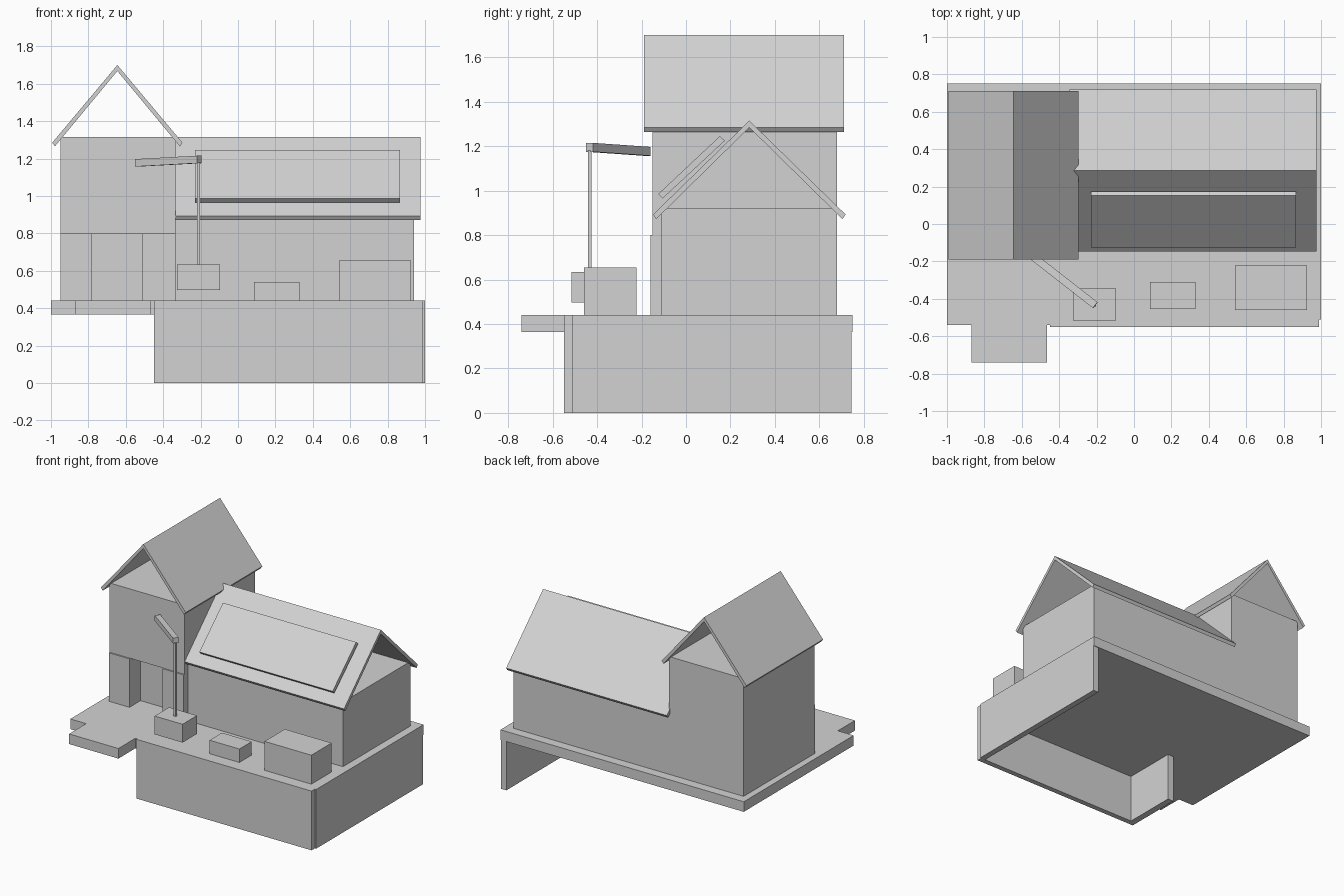
import bpy
import bmesh
from mathutils import Vector

cube = bpy.data.objects.get("Cube")
if cube:
    bpy.data.objects.remove(cube, do_unlink=True)

grey = bpy.data.materials.new("plain_grey")
grey.use_nodes = True
colour = (0.65, 0.65, 0.65, 1)
grey.diffuse_color = colour
grey.node_tree.nodes["Principled BSDF"].inputs["Base Color"].default_value = colour


def prism(name, points, offset):
    """Extrude a flat 3D outline along an offset vector."""
    bm = bmesh.new()
    face = bm.faces.new([bm.verts.new(p) for p in points])
    grown = bmesh.ops.extrude_face_region(bm, geom=[face], use_keep_orig=True)["geom"]
    verts = [g for g in grown if isinstance(g, bmesh.types.BMVert)]
    bmesh.ops.translate(bm, verts=verts, vec=offset)
    bmesh.ops.recalc_face_normals(bm, faces=bm.faces)
    mesh = bpy.data.meshes.new(name)
    bm.to_mesh(mesh)
    bm.free()
    mesh.materials.append(grey)
    obj = bpy.data.objects.new(name, mesh)
    bpy.context.collection.objects.link(obj)
    return obj


def box(name, x, y, z):
    outline = [(x[0], y[0], z[0]), (x[1], y[0], z[0]), (x[1], y[1], z[0]), (x[0], y[1], z[0])]
    return prism(name, outline, (0, 0, z[1] - z[0]))


def gable_profile(centre, half, ridge, eave, drop, inset, thick):
    """Chevron outline of a thin roof shell, eaves cut square to the slope."""
    right = [(half, eave), (half - inset, eave - drop)]
    pts = [(0, ridge), *right, (0, ridge - thick)]
    pts += [(-u, w) for u, w in reversed(right)]
    return [(centre + u, w) for u, w in pts]


# Deck slab with the entrance landing
FLOOR, UNDER = 0.44, 0.365
deck = [(-1, -.54), (-.87, -.54), (-.87, -.74), (-.465, -.74), (-.465, -.54),
        (.97, -.54), (.97, -.51), (1, -.51), (1, .75), (-1, .75)]
prism("deck", [(x, y, UNDER) for x, y in deck], (0, 0, FLOOR - UNDER))

# Retaining walls under the deck
box("front_retaining_wall", (-.45, .99), (-.55, -.51), (0, FLOOR))
box("side_retaining_wall", (.955, 1), (-.51, .745), (0, FLOOR - .01))
box("return_retaining_wall", (-.45, -.4), (-.52, -.1), (0, FLOOR - .01))

# Tower with a recessed entrance between two piers
box("tower_upper_walls", (-.95, -.335), (-.15, .68), (.8, 1.315))
box("tower_lower_walls", (-.95, -.335), (-.03, .68), (FLOOR, .8))
for side, x in (("right", (-.95, -.78)), ("left", (-.51, -.335))):
    box(side + "_entrance_pier", x, (-.16, -.03), (FLOOR, .8))
profile = gable_profile(-.645, .348, 1.7, 1.285, .02, .014, .032)
prism("tower_roof", [(x, -.19, z) for x, z in profile], (0, .9, 0))

# Long wing with open gables
box("wing_walls", (-.335, .94), (-.11, .68), (FLOOR, .92))
profile = gable_profile(.285, .433, 1.315, .893, .021, .014, .031)
prism("wing_roof", [(-.345, y, z) for y, z in profile], (1.32, 0, 0))

# Solar panel floating above the front slope
panel = [(-.125, .985), (-.105, .965), (.175, 1.225), (.152, 1.245)]
prism("solar_panel", [(-.23, y, z) for y, z in panel], (1.095, 0, 0))

# Garden boxes
box("large_crate", (.54, .925), (-.46, -.222), (FLOOR, .655))
box("small_crate", (.085, .33), (-.455, -.31), (FLOOR, .54))

# Lamp: base, pole and slanted arm
box("lamp_base", (-.325, -.095), (-.515, -.345), (.497, .633))
box("lamp_pole", (-.22, -.203), (-.442, -.425), (.63, 1.18))
start, end = Vector((-.207, -.434, 1.195)), Vector((-.538, -.176, 1.177))
along = end - start
side = along.cross(Vector((0, 0, 1))).normalized() * .02
up = side.cross(along).normalized() * .02
prism("lamp_arm", [start + side + up, start - side + up,
                   start - side - up, start + side - up], along)
